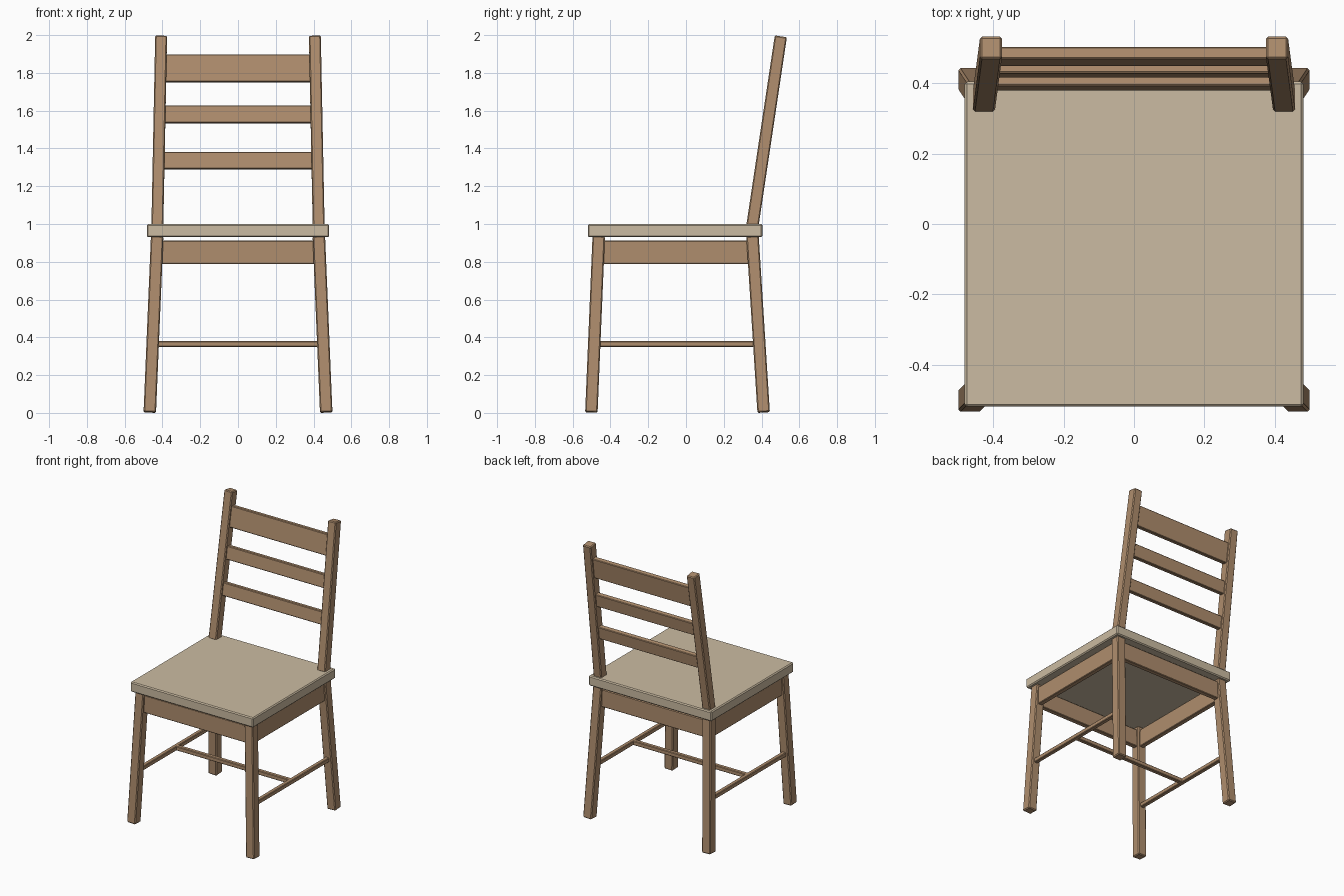
import bpy, bmesh
from mathutils import Vector, Matrix

if "Cube" in bpy.data.objects:
    bpy.data.objects.remove(bpy.data.objects["Cube"])


def material(name, rgb):
    m = bpy.data.materials.new(name)
    m.diffuse_color = (*rgb, 1)
    m.use_nodes = True
    m.node_tree.nodes["Principled BSDF"].inputs["Base Color"].default_value = m.diffuse_color
    return m


WOOD = material("wood", (0.43, 0.27, 0.155))
PALE = material("pale_seat", (0.60, 0.50, 0.36))


def beam(name, start, end, width, depth, bevel=0.006, mat=WOOD, side=(1, 0, 0)):
    """Bevelled box from start to end; width runs along the 'side' direction."""
    a, b = Vector(start), Vector(end)
    z = (b - a).normalized()
    y = z.cross(Vector(side)).normalized()
    x = y.cross(z)
    frame = Matrix((x, y, z)).transposed().to_4x4()
    size = Matrix.Diagonal((width, depth, (b - a).length, 1))
    bm = bmesh.new()
    bmesh.ops.create_cube(bm, size=1, matrix=size)
    bmesh.ops.bevel(bm, geom=bm.edges[:], offset=bevel, segments=1, affect='EDGES')
    mesh = bpy.data.meshes.new(name)
    bm.to_mesh(mesh)
    bm.free()
    mesh.materials.append(mat)
    obj = bpy.data.objects.new(name, mesh)
    obj.matrix_world = Matrix.Translation((a + b) / 2) @ frame
    bpy.context.collection.objects.link(obj)
    return obj


def post_y(z):
    return 0.353 + 0.15 * (z - 1.0)


# Seat
beam("seat", (0, -0.0575, 0.93), (0, -0.0575, 1.0), 0.965, 0.925, 0.007, PALE)

# Left and right parts
for s, tag in ((-1, "left"), (1, "right")):
    beam(f"front_leg_{tag}", (s * 0.467, -0.501, 0.003), (s * 0.428, -0.462, 0.935), 0.066, 0.066)
    beam(f"rear_leg_{tag}", (s * 0.467, 0.411, 0.003), (s * 0.428, 0.352, 0.935), 0.066, 0.066)
    beam(f"back_post_{tag}", (s * 0.427, post_y(0.99), 0.99), (s * 0.407, post_y(1.993), 1.993), 0.063, 0.065)
    beam(f"side_apron_{tag}", (s * 0.432, -0.45, 0.85), (s * 0.432, 0.34, 0.85), 0.035, 0.125, 0.004)
    beam(f"side_stretcher_{tag}", (s * 0.452, -0.47, 0.365), (s * 0.452, 0.37, 0.365), 0.03, 0.03, 0.004)

# Front and rear aprons
for tag, y in (("front", -0.464), ("rear", 0.355)):
    beam(f"{tag}_apron", (-0.42, y, 0.85), (0.42, y, 0.85), 0.035, 0.125, 0.004, side=(0, 1, 0))

# Cross stretcher
beam("cross_stretcher", (-0.45, -0.05, 0.365), (0.45, -0.05, 0.365), 0.03, 0.03, 0.004, side=(0, 1, 0))

# Ladder slats, leaning with the posts
for i, (low, high) in enumerate(((1.288, 1.382), (1.532, 1.628), (1.748, 1.898)), 1):
    z = (low + high) / 2
    beam(f"back_slat_{i}", (-0.395, post_y(z), z), (0.395, post_y(z), z),
         0.035, high - low - 0.004, 0.004, side=(0, 1, -0.15))
